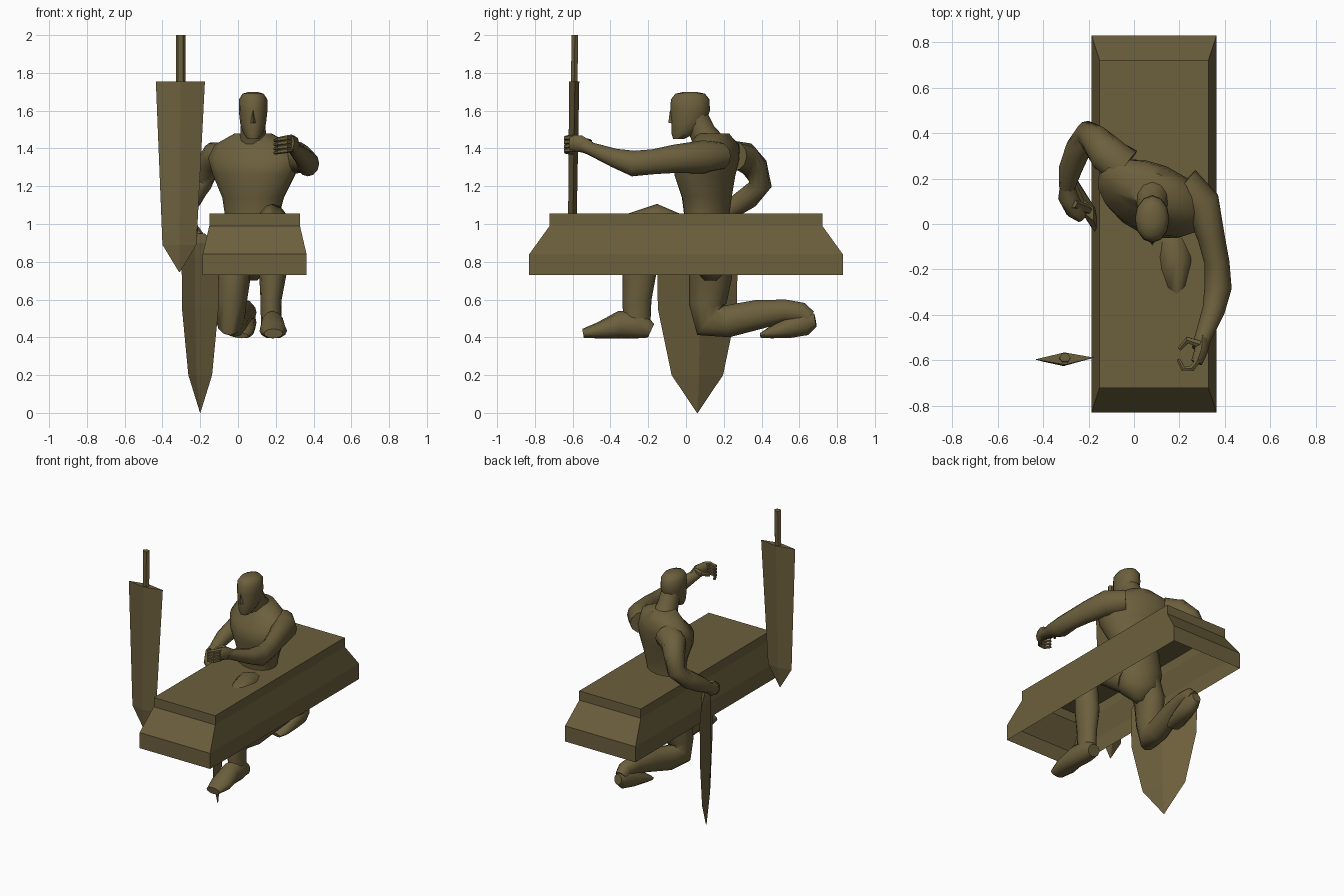
import bpy, bmesh, math
from mathutils import Vector

bronze = bpy.data.materials.new("dark bronze")
bronze.diffuse_color = (0.15, 0.115, 0.046, 1)
FLOOR = 0.395  # sole level of the feet


def finish(name, bm, smooth):
    bmesh.ops.recalc_face_normals(bm, faces=bm.faces)
    me = bpy.data.meshes.new(name)
    bm.to_mesh(me)
    bm.free()
    me.materials.append(bronze)
    ob = bpy.data.objects.new(name, me)
    bpy.context.collection.objects.link(ob)
    if smooth:
        bpy.ops.object.select_all(action='DESELECT')
        ob.select_set(True)
        bpy.context.view_layer.objects.active = ob
        bpy.ops.object.shade_smooth_by_angle(angle=math.radians(50))
    return ob


def loft(name, rings, side=(1, 0, 0), n=12, level=False, smooth=True, floor=0.0):
    """Skin oval rings (x, y, z, half width along side, half depth) along a path."""
    bm = bmesh.new()
    pts = [Vector(r[:3]) for r in rings]
    loops = []
    for i, r in enumerate(rings):
        ahead = pts[min(i + 1, len(pts) - 1)]
        behind = pts[max(i - 1, 0)]
        t = Vector((0, 0, 1)) if level else (ahead - behind).normalized()
        s = Vector(side)
        u = (s - t * s.dot(t)).normalized()
        v = t.cross(u)
        loop = []
        for k in range(n):
            a = 2 * math.pi * k / n
            p = pts[i] + u * r[3] * math.cos(a) + v * r[4] * math.sin(a)
            p.z = max(p.z, floor)
            loop.append(bm.verts.new(p))
        loops.append(loop)
    for a, b in zip(loops, loops[1:]):
        for k in range(n):
            bm.faces.new((a[k], a[(k + 1) % n], b[(k + 1) % n], b[k]))
    bm.faces.new(loops[0])
    bm.faces.new(loops[-1])
    return finish(name, bm, smooth)


# Hollow plinth, open underneath
bm = bmesh.new()
tiers = []
for z, hx, hy in ((0.73, 0.275, 0.83), (0.84, 0.275, 0.83),
                  (0.99, 0.24, 0.722), (1.055, 0.24, 0.722)):
    tiers.append([bm.verts.new((0.088 + sx * hx, sy * hy, z))
                  for sx, sy in ((-1, -1), (1, -1), (1, 1), (-1, 1))])
for a, b in zip(tiers, tiers[1:]):
    for k in range(4):
        bm.faces.new((a[k], a[(k + 1) % 4], b[(k + 1) % 4], b[k]))
bm.faces.new(tiers[-1])
finish("plinth", bm, False)

# Standing blade with its grip
loft("standing_blade", [(-0.31, -0.605, 0.745, 0.002, 0.002), (-0.31, -0.603, 0.89, 0.09, 0.022),
     (-0.305, -0.592, 1.755, 0.13, 0.027)], (1, 0.03, 0), 4, True, False)
loft("standing_grip", [(-0.304, -0.592, 1.75, 0.025, 0.02), (-0.304, -0.588, 2.0, 0.025, 0.02)],
     n=6, level=True, smooth=False)

# Hanging blade held in the lowered hand
loft("hanging_blade", [(-0.2, 0.06, z, w, d) for z, w, d in (
     (0.0, 0.002, 0.002), (0.2, 0.15, 0.022), (0.55, 0.23, 0.03), (0.82, 0.235, 0.03),
     (0.9, 0.19, 0.03), (0.95, 0.05, 0.025))], (-0.42, 0.91, 0), 4, True, False)
loft("hanging_grip", [(-0.2, 0.06, 0.93, 0.025, 0.022), (-0.27, 0.09, 1.03, 0.025, 0.022)],
     n=6, smooth=False)

# Torso turned toward the reaching arm
loft("torso", [(0.07, 0.13, 0.70, 0.03, 0.03), (0.07, 0.13, 0.78, 0.13, 0.11),
     (0.07, 0.12, 0.90, 0.16, 0.12), (0.075, 0.11, 1.05, 0.15, 0.115),
     (0.08, 0.11, 1.14, 0.17, 0.125), (0.085, 0.10, 1.26, 0.23, 0.15),
     (0.085, 0.115, 1.35, 0.26, 0.15), (0.08, 0.15, 1.42, 0.22, 0.11),
     (0.08, 0.145, 1.48, 0.10, 0.08)], (0.92, -0.39, 0), 16, True)

# Neck, head and nose
loft("neck", [(0.08, 0.14, 1.40, 0.09, 0.09), (0.08, 0.09, 1.48, 0.068, 0.07),
     (0.08, 0.05, 1.57, 0.062, 0.065)])
loft("head", [(0.08, -0.04, 1.45, 0.03, 0.028), (0.08, -0.012, 1.48, 0.052, 0.065),
     (0.08, 0.012, 1.53, 0.068, 0.09), (0.08, 0.022, 1.60, 0.076, 0.105),
     (0.08, 0.022, 1.66, 0.075, 0.102), (0.08, 0.022, 1.69, 0.056, 0.078),
     (0.08, 0.022, 1.70, 0.02, 0.03)], level=True)
loft("nose", [(0.08, -0.07, 1.535, 0.016, 0.024), (0.08, -0.07, 1.60, 0.008, 0.015)],
     n=4, level=True)

# Reaching arm and its half closed hand
loft("reaching_arm", [(0.21, 0.17, 1.36, 0.075, 0.09), (0.30, 0.09, 1.355, 0.088, 0.08),
     (0.34, -0.06, 1.345, 0.075, 0.06), (0.365, -0.17, 1.33, 0.066, 0.055),
     (0.37, -0.28, 1.32, 0.068, 0.06), (0.35, -0.38, 1.35, 0.05, 0.05),
     (0.30, -0.51, 1.40, 0.034, 0.036), (0.29, -0.55, 1.415, 0.034, 0.036)], (0, 0, 1))
loft("reaching_palm", [(0.30, -0.50, 1.40, 0.032, 0.03), (0.295, -0.56, 1.425, 0.044, 0.03),
     (0.275, -0.61, 1.43, 0.044, 0.025)], (0, 0, 1), 8)
for i in range(4):
    z = 1.46 - 0.022 * i
    loft(f"finger_{i + 1}", [(0.285, -0.595, z, 0.014, 0.014), (0.255, -0.635, z - 0.005, 0.014, 0.014),
         (0.215, -0.635, z - 0.012, 0.012, 0.012), (0.195, -0.595, z - 0.018, 0.009, 0.009)], (0, 0, 1), 6)
loft("thumb", [(0.29, -0.53, 1.435, 0.018, 0.018), (0.235, -0.51, 1.435, 0.016, 0.016),
     (0.20, -0.55, 1.42, 0.01, 0.01)], (0, 0, 1), 6)

# Lowered arm, bent back at the elbow
loft("lowered_arm", [(-0.04, 0.25, 1.36, 0.09, 0.08), (-0.12, 0.31, 1.355, 0.085, 0.08),
     (-0.165, 0.365, 1.30, 0.068, 0.07), (-0.20, 0.395, 1.21, 0.06, 0.06),
     (-0.245, 0.33, 1.14, 0.058, 0.06), (-0.28, 0.24, 1.08, 0.052, 0.052),
     (-0.295, 0.16, 1.03, 0.035, 0.035)])
loft("lowered_hand", [(-0.295, 0.18, 1.04, 0.03, 0.035), (-0.29, 0.12, 1.005, 0.045, 0.045),
     (-0.26, 0.06, 0.98, 0.042, 0.045), (-0.23, 0.03, 0.96, 0.025, 0.03)], n=8)

# Raised-knee leg, planted in front
loft("front_leg", [(0.12, 0.10, 0.85, 0.10, 0.10), (0.16, -0.05, 0.96, 0.09, 0.095),
     (0.185, -0.17, 1.02, 0.075, 0.088), (0.187, -0.25, 1.0, 0.073, 0.095),
     (0.187, -0.25, 0.88, 0.073, 0.085), (0.185, -0.245, 0.75, 0.074, 0.09),
     (0.175, -0.26, 0.60, 0.056, 0.077), (0.177, -0.26, 0.43, 0.055, 0.07)])
loft("front_foot", [(0.18, -0.185, 0.435, 0.045, 0.04), (0.18, -0.24, 0.46, 0.058, 0.075),
     (0.183, -0.35, 0.465, 0.062, 0.075), (0.187, -0.46, 0.435, 0.073, 0.045),
     (0.187, -0.545, 0.42, 0.05, 0.025)], floor=FLOOR)

# Kneeling leg, shin folded back
loft("kneeling_leg", [(0.03, 0.13, 0.88, 0.10, 0.11), (-0.02, 0.13, 0.73, 0.088, 0.115),
     (-0.035, 0.115, 0.58, 0.08, 0.10), (-0.04, 0.13, 0.49, 0.075, 0.105),
     (-0.02, 0.22, 0.485, 0.068, 0.085), (0.01, 0.38, 0.52, 0.062, 0.078),
     (0.035, 0.53, 0.54, 0.055, 0.06), (0.05, 0.61, 0.53, 0.048, 0.055),
     (0.05, 0.65, 0.50, 0.04, 0.045)], floor=FLOOR)
loft("kneeling_foot", [(0.052, 0.685, 0.49, 0.03, 0.035), (0.048, 0.63, 0.48, 0.05, 0.07),
     (0.035, 0.54, 0.45, 0.056, 0.055), (0.02, 0.45, 0.425, 0.06, 0.032),
     (0.01, 0.40, 0.41, 0.045, 0.015)], floor=FLOOR)
